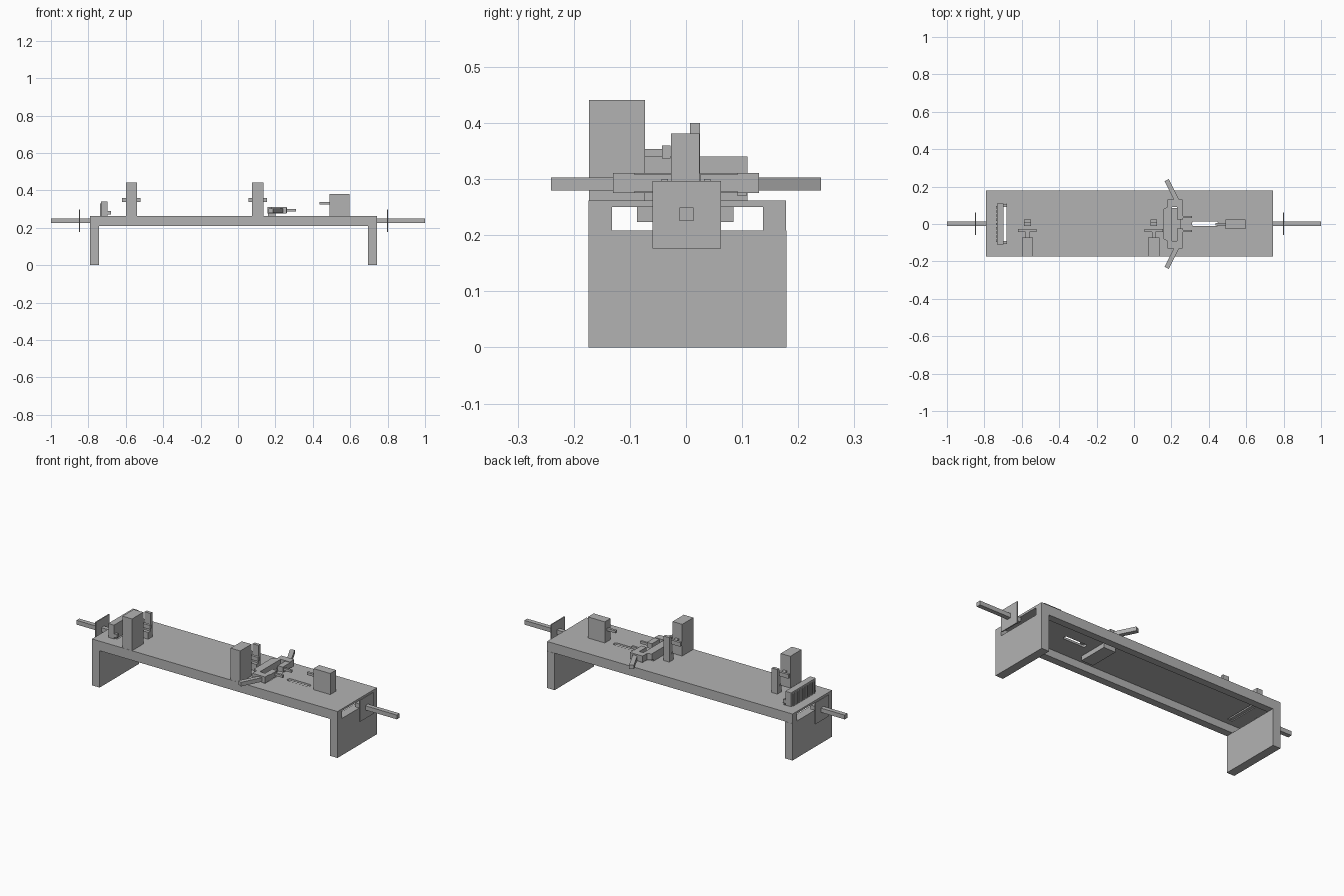
import bpy
import bmesh
import math
from mathutils import Matrix, Vector

cube = bpy.data.objects.get("Cube")
if cube:
    bpy.data.objects.remove(cube, do_unlink=True)

grey = bpy.data.materials.new("plain grey")
grey.use_nodes = True
colour = (0.45, 0.45, 0.45, 1)
grey.diffuse_color = colour
grey.node_tree.nodes["Principled BSDF"].inputs["Base Color"].default_value = colour


def box(name, x, y, z, turn=0, round_ends=0):
    """Box from three (low, high) ranges, turned about its own vertical axis."""
    bm = bmesh.new()
    bmesh.ops.create_cube(bm, size=1)
    size = [r[1] - r[0] for r in (x, y, z)]
    bmesh.ops.scale(bm, vec=size, verts=bm.verts)
    if round_ends:
        edges = [e for e in bm.edges
                 if abs(e.verts[0].co.z - e.verts[1].co.z) > 1e-6]
        bmesh.ops.bevel(bm, geom=edges, offset=round_ends, segments=4,
                        profile=0.5, affect='EDGES')
    centre = Vector([sum(r) / 2 for r in (x, y, z)])
    bm.transform(Matrix.Translation(centre) @ Matrix.Rotation(turn, 4, 'Z'))
    mesh = bpy.data.meshes.new(name)
    bm.to_mesh(mesh)
    bm.free()
    mesh.materials.append(grey)
    ob = bpy.data.objects.new(name, mesh)
    bpy.context.collection.objects.link(ob)
    return ob


def prism(name, points, z):
    """Flat outline raised between two heights."""
    bm = bmesh.new()
    face = bm.faces.new([bm.verts.new((px, py, z[0])) for px, py in points])
    up = bmesh.ops.extrude_face_region(bm, geom=[face])["geom"]
    bmesh.ops.translate(bm, vec=(0, 0, z[1] - z[0]),
                        verts=[v for v in up if isinstance(v, bmesh.types.BMVert)])
    bmesh.ops.recalc_face_normals(bm, faces=bm.faces)
    mesh = bpy.data.meshes.new(name)
    bm.to_mesh(mesh)
    bm.free()
    mesh.materials.append(grey)
    ob = bpy.data.objects.new(name, mesh)
    bpy.context.collection.objects.link(ob)
    return ob


def cut(target, cutter):
    mod = target.modifiers.new("cut", 'BOOLEAN')
    mod.operation = 'DIFFERENCE'
    mod.solver = 'EXACT'
    mod.object = cutter
    bpy.context.view_layer.objects.active = target
    bpy.ops.object.modifier_apply(modifier=mod.name)
    bpy.data.objects.remove(cutter, do_unlink=True)


LEFT, RIGHT, FRONT, BACK = -0.79, 0.743, -0.174, 0.178
TOP = 0.262

# Table top with its slots
top = box("table_top", (LEFT, RIGHT), (FRONT, BACK), (0.25, TOP))
through = (0.2, 0.3)
cut(top, box("slot_long", (0.31, 0.45), (-0.012, 0.014), through, round_ends=0.011))
cut(top, box("slot_cross", (-0.715, -0.683), (-0.1, 0.11), through))
cut(top, box("slot_middle", (0.2, 0.245), (-0.09, 0.09), through))

# Side rails and end legs
box("front_rail", (LEFT, RIGHT), (FRONT, -0.132), (0.208, 0.25))
box("back_rail", (LEFT, RIGHT), (0.137, BACK), (0.208, 0.25))
box("left_leg", (LEFT, -0.742), (FRONT, 0.179), (0, 0.208))
box("right_leg", (0.695, RIGHT), (FRONT, 0.179), (0, 0.208))

# End bars with stop plates
for side, x, stop in (("left", (-1, -0.785), -0.848), ("right", (0.738, 1), 0.8)):
    box(side + "_bar", x, (-0.012, 0.013), (0.225, 0.249))
    box(side + "_stop_plate", (stop - 0.003, stop + 0.003), (-0.06, 0.062),
        (0.176, 0.297))

# Two stations: tall post, pusher and upright stop
for side, x in (("left", -0.57), ("right", 0.105)):
    box(side + "_post", (x - 0.03, x + 0.03), (-0.173, -0.073), (0.25, 0.441))
    box(side + "_pusher_rod", (x - 0.01, x + 0.01), (-0.073, -0.042), (0.34, 0.354))
    box(side + "_pusher_head", (x - 0.05, x + 0.05), (-0.043, -0.028), (0.337, 0.36))
    box(side + "_upright", (x - 0.018, x + 0.018), (0.007, 0.025), (0.25, 0.4))
    box(side + "_upright_foot", (x - 0.018, x + 0.018), (-0.012, 0.007), (0.25, 0.3))

# Toothed bar at the left end
box("end_bar", (-0.733, -0.697), (-0.11, 0.11), (0.255, 0.34))
for i in range(9):
    y = -0.09 + i * 0.0225
    box("tooth", (-0.739, -0.733), (y - 0.006, y + 0.006), (0.255, 0.33))
for s in (-1, 1):
    box("end_finger", (-0.697, -0.68), (s * 0.1 - 0.008, s * 0.1 + 0.008), (0.27, 0.29))

# Clamp: C-shaped body, swept arms and jaws
half = [(0.157, 0.08), (0.18, 0.092), (0.18, 0.13), (0.26, 0.13), (0.26, 0.092),
        (0.202, 0.092)]
outline = half + [(x, -y) for x, y in reversed(half)]
prism("clamp_body", outline, (0.275, 0.311))
box("clamp_foot", (0.16, 0.2), (-0.06, 0.06), (0.255, 0.275))
box("clamp_underplate", (0.19, 0.265), (-0.087, 0.085), (0.224, 0.25))
for side, s in (("left", 1), ("right", -1)):
    start, end = Vector((0.235, s * 0.115)), Vector((0.175, s * 0.235))
    mid, run = (start + end) / 2, end - start
    half_len = run.length / 2
    box(side + "_clamp_arm", (mid.x - half_len, mid.x + half_len),
        (mid.y - 0.0125, mid.y + 0.0125), (0.28, 0.303), math.atan2(run.y, run.x))
    box(side + "_jaw_base", (0.23, 0.262), sorted((s * 0.025, s * 0.092)), (0.278, 0.308))
    box(side + "_jaw_tip", (0.26, 0.31), sorted((s * 0.032, s * 0.044)), (0.286, 0.3))

# Block with pin at the right end
box("block", (0.49, 0.595), (-0.027, 0.024), (0.255, 0.381))
box("block_pin", (0.435, 0.49), (-0.008, 0.006), (0.324, 0.338))
